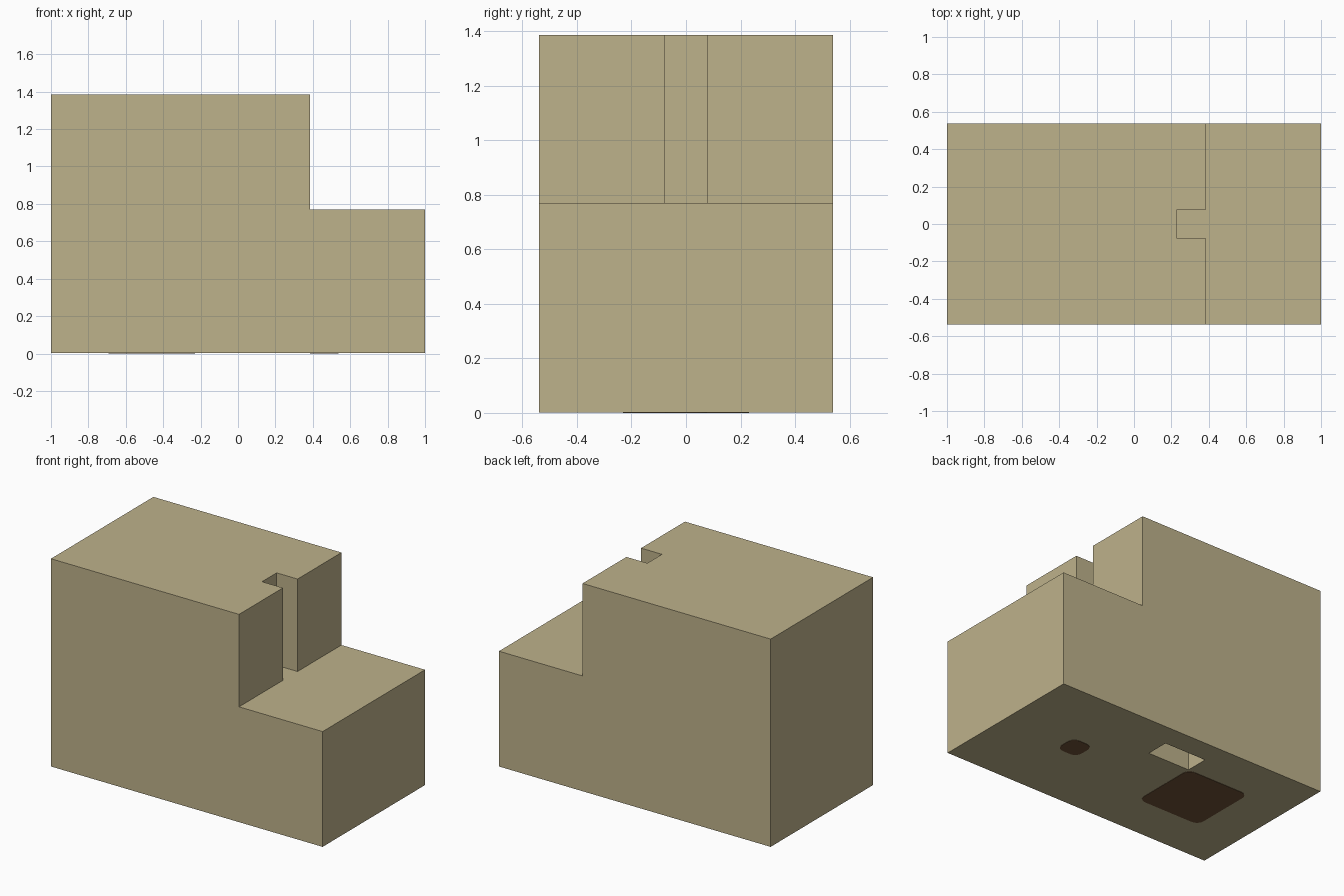
import bpy, bmesh, math

if "Cube" in bpy.data.objects:
    bpy.data.objects.remove(bpy.data.objects["Cube"], do_unlink=True)

U = 2 / 13          # block unit: the body is 13 x 7 x 9 units
PLATE = 0.002       # thickness of the inlaid plates under the base


def srgb(*rgb):
    return [((c / 255 + 0.055) / 1.055) ** 2.4 for c in rgb] + [1.0]


def material(name, colour):
    mat = bpy.data.materials.new(name)
    mat.use_nodes = True
    mat.diffuse_color = colour
    mat.node_tree.nodes["Principled BSDF"].inputs["Base Color"].default_value = colour
    return mat


def prism(name, outline, bottom, top, mat):
    """Extrude an outline in the xy plane upwards from bottom to top."""
    bm = bmesh.new()
    face = bm.faces.new([bm.verts.new((x, y, bottom)) for x, y in outline])
    ext = bmesh.ops.extrude_face_region(bm, geom=[face])
    verts = [g for g in ext["geom"] if isinstance(g, bmesh.types.BMVert)]
    bmesh.ops.translate(bm, verts=verts, vec=(0, 0, top - bottom))
    bmesh.ops.recalc_face_normals(bm, faces=bm.faces)
    mesh = bpy.data.meshes.new(name)
    bm.to_mesh(mesh)
    bm.free()
    mesh.materials.append(mat)
    obj = bpy.data.objects.new(name, mesh)
    bpy.context.collection.objects.link(obj)
    return obj


def rectangle(x0, x1, y0, y1):
    return [(x0, y0), (x1, y0), (x1, y1), (x0, y1)]


def rounded_square(cx, cy, half, radius, steps=5):
    points = []
    for quarter, (sx, sy) in enumerate([(1, 1), (-1, 1), (-1, -1), (1, -1)]):
        for i in range(steps + 1):
            a = math.pi / 2 * (quarter + i / steps)
            points.append((cx + sx * (half - radius) + radius * math.cos(a),
                           cy + sy * (half - radius) + radius * math.sin(a)))
    return points


def cut(target, outline, bottom, top):
    cutter = prism("cutter", outline, bottom, top, tan)
    cutter.hide_render = True
    mod = target.modifiers.new("cut", "BOOLEAN")
    mod.operation = "DIFFERENCE"
    mod.solver = "EXACT"
    mod.object = cutter
    bpy.context.view_layer.objects.active = target
    bpy.ops.object.modifier_apply(modifier=mod.name)
    bpy.data.objects.remove(cutter, do_unlink=True)


tan = material("tan", srgb(190, 178, 139))
brown = material("dark brown", srgb(112, 84, 56))

# Body block with the step at +x, the notch in the riser and the slot below
body = prism("stepped_body", rectangle(-6.5 * U, 6.5 * U, -3.5 * U, 3.5 * U),
             PLATE, 9 * U, tan)
cut(body, rectangle(2.5 * U, 8 * U, -5 * U, 5 * U), 5 * U, 10 * U)
cut(body, rectangle(1.5 * U, 3 * U, -U / 2, U / 2), 5 * U, 10 * U)
cut(body, rectangle(-1.5 * U, U / 2, 1.5 * U, 2.5 * U), -U, 2 * U)

# Dark rounded plates on the underside
for name, cx, half in [("small_base_plate", 3 * U, U / 2),
                       ("large_base_plate", -3 * U, 1.5 * U)]:
    prism(name, rounded_square(cx, 0, half, 0.05), 0, PLATE, brown)
